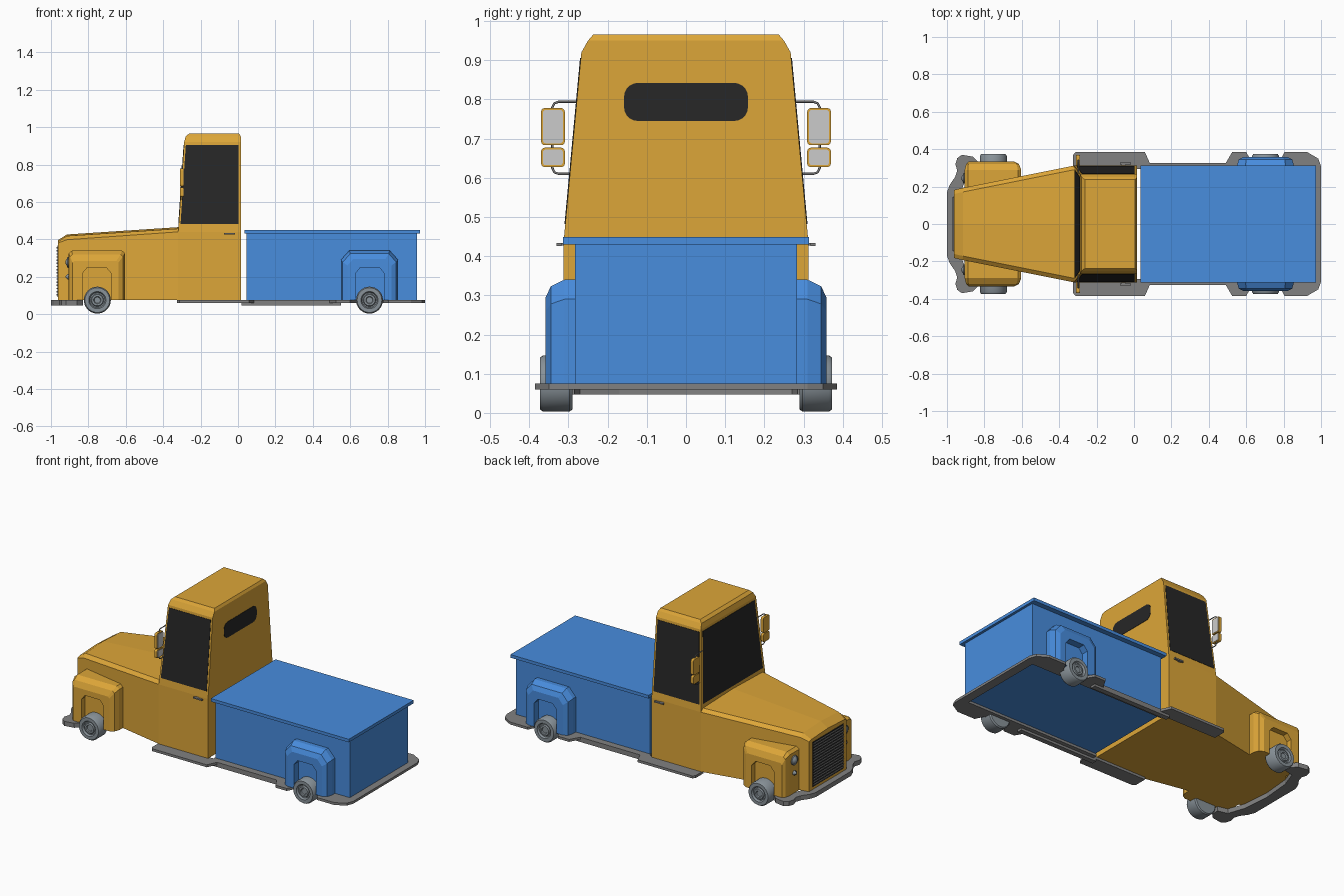
import bpy, bmesh, math
from mathutils import Vector

if "Cube" in bpy.data.objects:
    bpy.data.objects.remove(bpy.data.objects["Cube"])


def material(name, rgb):
    m = bpy.data.materials.new(name)
    m.diffuse_color = (*rgb, 1)
    m.use_nodes = True
    m.node_tree.nodes["Principled BSDF"].inputs["Base Color"].default_value = m.diffuse_color
    return m


YELLOW = material("yellow_paint", (0.72, 0.38, 0.04))
BLUE = material("blue_paint", (0.065, 0.266, 0.73))
BLACK = material("dark_glass", (0.02, 0.02, 0.02))
GREY = material("trim_grey", (0.22, 0.22, 0.22))
STEEL = material("wheel_grey", (0.25, 0.29, 0.32))


def finish(name, bm, mat, mirror=False, smooth=False):
    bmesh.ops.recalc_face_normals(bm, faces=bm.faces)
    me = bpy.data.meshes.new(name)
    bm.to_mesh(me)
    bm.free()
    ob = bpy.data.objects.new(name, me)
    bpy.context.collection.objects.link(ob)
    if mat:
        me.materials.append(mat)
    if smooth:
        bpy.ops.object.select_all(action='DESELECT')
        ob.select_set(True)
        bpy.context.view_layer.objects.active = ob
        bpy.ops.object.shade_smooth_by_angle(angle=math.radians(35))
    if mirror:
        mod = ob.modifiers.new("mirror", 'MIRROR')
        mod.use_axis = (False, True, False)
        mod.use_mirror_merge = False
    return ob


def loft(name, rings, mat, mirror=False, smooth=False):
    """Closed skin through rings of equal point count, capped at both ends."""
    bm = bmesh.new()
    vs = [[bm.verts.new(p) for p in r] for r in rings]
    n = len(vs[0])
    for a, b in zip(vs, vs[1:]):
        for i in range(n):
            j = (i + 1) % n
            bm.faces.new((a[i], a[j], b[j], b[i]))
    bm.faces.new(vs[0])
    bm.faces.new(vs[-1])
    return finish(name, bm, mat, mirror, smooth)


def prism(name, pts, offset, mat, mirror=False):
    off = Vector(offset)
    return loft(name, [pts, [Vector(p) + off for p in pts]], mat, mirror)


def box(name, x0, x1, y0, y1, z0, z1, mat, mirror=False):
    return prism(name, [(x0, y0, z0), (x1, y0, z0), (x1, y1, z0), (x0, y1, z0)],
                 (0, 0, z1 - z0), mat, mirror)


def rounded(x, y0, y1, z0, z1, r, n=5):
    """Rounded rectangle in a plane of constant x."""
    pts = []
    corners = [(y1 - r, z1 - r), (y0 + r, z1 - r), (y0 + r, z0 + r), (y1 - r, z0 + r)]
    for k, (cy, cz) in enumerate(corners):
        for i in range(n + 1):
            a = math.pi / 2 * (k + i / n)
            pts.append((x, cy + r * math.cos(a), cz + r * math.sin(a)))
    return pts


def lathe(name, profile, place, mat, n=32):
    """Revolve (radius, along) pairs; place maps (u, v, along) to a point."""
    rings = [[place(r * math.cos(2 * math.pi * i / n), r * math.sin(2 * math.pi * i / n), d)
              for i in range(n)] for r, d in profile]
    return loft(name, rings, mat, True, True)


ZB = 0.075

# Lower cab and hood
def hood_ring(x, w, zs, zt):
    return [(x, -w, ZB), (x, -w, zs), (x, -w + 0.022, zt - 0.008), (x, 0, zt),
            (x, w - 0.022, zt - 0.008), (x, w, zs), (x, w, ZB)]


loft("hood_and_lower_cab", [
    hood_ring(-0.963, 0.182, 0.38, 0.395), hood_ring(-0.915, 0.193, 0.398, 0.426),
    hood_ring(-0.32, 0.312, 0.44, 0.465), hood_ring(0.015, 0.312, 0.44, 0.458)], YELLOW)

# Tapered upper cab
cab = [(0.44, -0.32, 0.015, 0.312), (0.92, -0.288, 0.015, 0.267),
       (0.95, -0.28, 0.015, 0.25), (0.965, -0.262, 0.006, 0.237)]
loft("upper_cab", [[(a, -w, z), (b, -w, z), (b, w, z), (a, w, z)] for z, a, b, w in cab], YELLOW)

# Windows
def half_width(z):
    return 0.312 - 0.045 * (z - 0.44) / 0.48


def front_x(z):
    return -0.32 + 0.032 * (z - 0.44) / 0.48


lo, hi = 0.482, 0.905
prism("side_window", [(front_x(lo) + 0.01, half_width(lo) - 0.004, lo), (0.004, half_width(lo) - 0.004, lo),
                      (0.004, half_width(hi) - 0.004, hi), (front_x(hi) + 0.01, half_width(hi) - 0.004, hi)],
      (0, 0.006, 0), BLACK, True)
prism("windshield", [(front_x(z) + 0.004, s * (half_width(z) - 0.018), z)
                     for z, s in ((lo, -1), (lo, 1), (hi, 1), (hi, -1))], (-0.006, 0, 0), BLACK)
prism("rear_window", rounded(0.012, -0.158, 0.158, 0.745, 0.842, 0.035), (0.005, 0, 0), BLACK)

# Door handles
box("door_handle", -0.075, -0.015, 0.318, 0.33, 0.426, 0.434, GREY, True)
box("door_handle_mount", -0.068, -0.045, 0.30, 0.32, 0.427, 0.433, GREY, True)

# Cargo bed and lid
box("cargo_bed", 0.045, 0.957, -0.283, 0.283, ZB, 0.435, BLUE)
box("bed_lid", 0.035, 0.972, -0.314, 0.314, 0.43, 0.449, BLUE)

# Fenders with a recessed wheel arch
def fender(name, steps, mat):
    """steps: (y, x0, x1, top, corner dx, corner dz), from the body outwards and into the arch."""
    loft(name, [[(x0, y, ZB), (x0, y, t - dz), (x0 + dx, y, t), (x1 - dx, y, t),
                 (x1, y, t - dz), (x1, y, ZB)] for y, x0, x1, t, dx, dz in steps], mat, True)


fender("front_fender", [
    (0.17, -0.905, -0.603, 0.34, 0.018, 0.015), (0.29, -0.905, -0.603, 0.34, 0.018, 0.015),
    (0.32, -0.898, -0.615, 0.32, 0.012, 0.012), (0.334, -0.885, -0.64, 0.285, 0.01, 0.01),
    (0.334, -0.83, -0.68, 0.25, 0.025, 0.03), (0.30, -0.83, -0.68, 0.25, 0.025, 0.03)], YELLOW)
fender("rear_fender", [
    (0.27, 0.55, 0.856, 0.34, 0.045, 0.05), (0.31, 0.55, 0.856, 0.34, 0.045, 0.05),
    (0.345, 0.56, 0.846, 0.323, 0.04, 0.045), (0.358, 0.585, 0.82, 0.295, 0.032, 0.035),
    (0.358, 0.63, 0.78, 0.25, 0.025, 0.03), (0.315, 0.63, 0.78, 0.25, 0.025, 0.03)], BLUE)

# Wheels
wheel = [(0.066, 0.29), (0.072, 0.297), (0.072, 0.364), (0.066, 0.373), (0.046, 0.373),
         (0.04, 0.362), (0.034, 0.362), (0.03, 0.37), (0.02, 0.37), (0.016, 0.364), (0.004, 0.364)]
for label, cx in (("front_wheel", -0.752), ("rear_wheel", 0.703)):
    lathe(label, wheel, lambda u, v, d, cx=cx: (cx + u, d, 0.075 + v), STEEL)

# Headlights and turn signals on the front fender faces
for label, z, r in (("headlight", 0.277, 0.029), ("turn_signal", 0.2, 0.014)):
    prof = [(r, 0), (r, 0.008), (r * 0.85, 0.011), (r * 0.78, 0.007), (r * 0.5, 0.016), (r * 0.1, 0.02)]
    lathe(label, prof, lambda u, v, d, z=z: (-0.903 - d, 0.245 + u, z + v), STEEL, 24)

# Grille
box("grille_back", -0.966, -0.955, -0.148, 0.148, 0.092, 0.366, BLACK)
for i in range(16):
    z = 0.1 + i * 0.0168
    box("grille_slat", -0.971, -0.96, -0.145, 0.145, z, z + 0.007, GREY)

# Bumper, running boards and bed trim
def plate(name, outline, z0, z1):
    prism(name, [(x, y, z0) for x, y in outline], (0, 0, z1 - z0), GREY, True)


plate("front_bumper", [
    (-1, 0), (-1, 0.17), (-0.985, 0.21), (-0.957, 0.25), (-0.945, 0.285), (-0.955, 0.32),
    (-0.945, 0.352), (-0.92, 0.37), (-0.86, 0.36), (-0.83, 0.33), (-0.83, 0.285),
    (-0.89, 0.27), (-0.925, 0.17), (-0.94, 0)], 0.047, 0.075)
plate("running_board", [
    (-0.325, 0.295), (-0.325, 0.37), (-0.312, 0.385), (0.058, 0.385), (0.085, 0.325),
    (0.085, 0.295)], 0.06, 0.075)
plate("bed_trim", [
    (0.04, 0.27), (0.04, 0.325), (0.49, 0.325), (0.525, 0.385), (0.6, 0.385), (0.63, 0.33),
    (0.777, 0.33), (0.805, 0.385), (0.925, 0.385), (0.985, 0.35), (1, 0.31), (1, 0),
    (0.945, 0), (0.945, 0.27)], 0.06, 0.075)
box("lower_rail", 0.02, 0.55, 0.295, 0.325, 0.046, 0.06, GREY, True)

# Mirrors on a bent tube bracket
for label, z0, z1 in (("large_mirror", 0.683, 0.778), ("small_mirror", 0.627, 0.677)):
    prism(label + "_housing", rounded(-0.309, 0.309, 0.37, z0, z1, 0.01, 3), (0.018, 0, 0), YELLOW, True)
    prism(label + "_glass", rounded(-0.292, 0.314, 0.365, z0 + 0.005, z1 - 0.005, 0.007, 3),
          (0.003, 0, 0), None, True)
path = [(0.27, 0.794), (0.325, 0.794), (0.336, 0.79), (0.341, 0.78),
        (0.341, 0.625), (0.336, 0.614), (0.325, 0.61), (0.285, 0.61)]
for label, side in (("left_mirror_bracket", -1), ("right_mirror_bracket", 1)):
    cu = bpy.data.curves.new(label, 'CURVE')
    cu.dimensions = '3D'
    cu.bevel_depth = 0.003
    cu.bevel_resolution = 2
    sp = cu.splines.new('POLY')
    sp.points.add(len(path) - 1)
    for p, (y, z) in zip(sp.points, path):
        p.co = (-0.298, side * y, z, 1)
    cu.materials.append(GREY)
    bpy.context.collection.objects.link(bpy.data.objects.new(label, cu))
